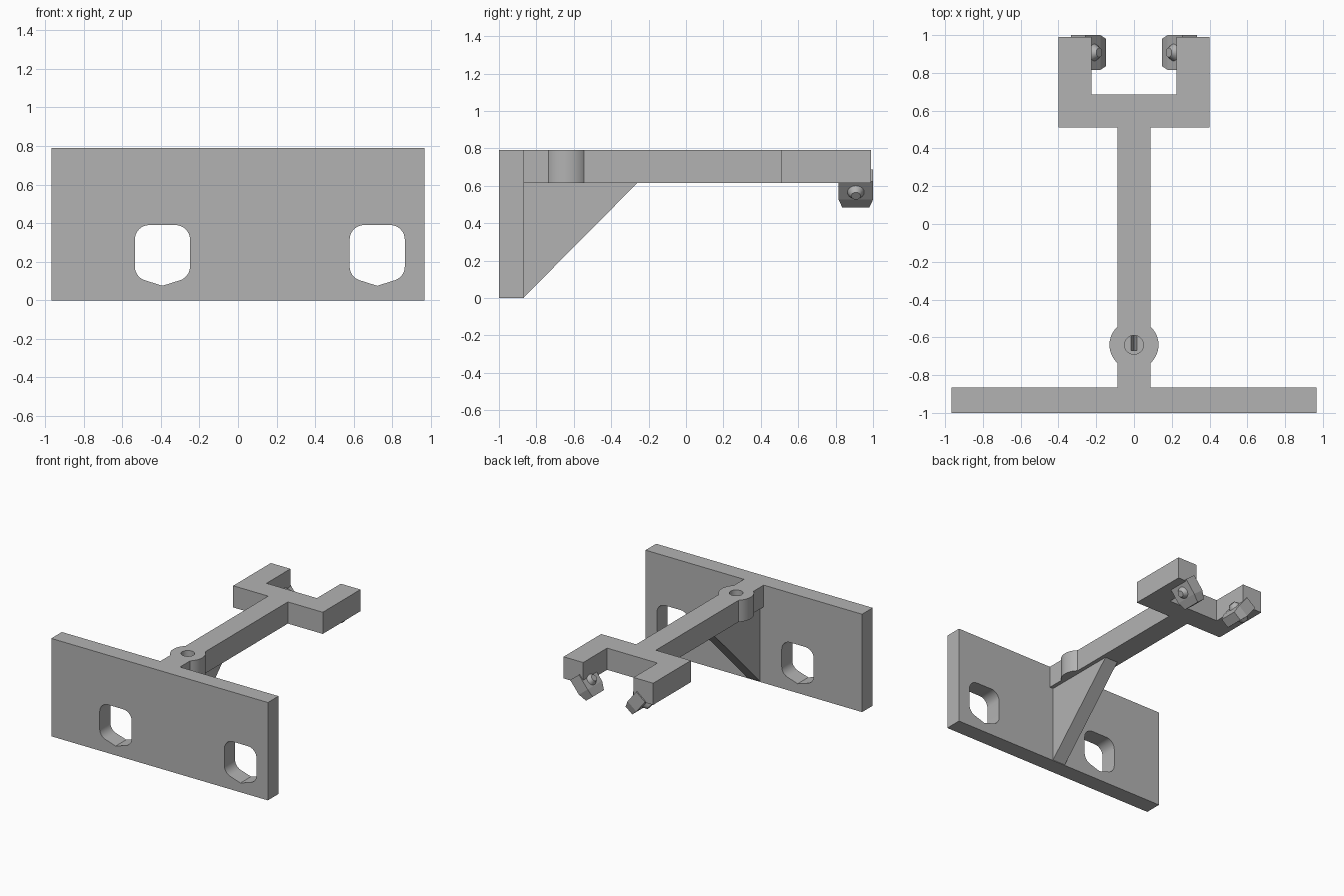
import bpy
import bmesh
from math import sin, cos, asin, pi, radians
from mathutils import Vector, Matrix

if "Cube" in bpy.data.objects:
    bpy.data.objects.remove(bpy.data.objects["Cube"], do_unlink=True)

grey = bpy.data.materials.new("grey plastic")
grey.use_nodes = True
grey.diffuse_color = (0.45, 0.45, 0.45, 1)
grey.node_tree.nodes["Principled BSDF"].inputs["Base Color"].default_value = grey.diffuse_color


def finish(name, bm):
    bmesh.ops.recalc_face_normals(bm, faces=bm.faces)
    mesh = bpy.data.meshes.new(name)
    bm.to_mesh(mesh)
    bm.free()
    mesh.materials.append(grey)
    obj = bpy.data.objects.new(name, mesh)
    bpy.context.collection.objects.link(obj)
    return obj


def extrude(name, points, to_3d, start, end):
    """Prism of a 2D outline, placed by to_3d(u, v, depth)."""
    bm = bmesh.new()
    face = bm.faces.new([bm.verts.new(to_3d(u, v, start)) for u, v in points])
    shift = Vector(to_3d(0, 0, end)) - Vector(to_3d(0, 0, start))
    new = bmesh.ops.extrude_face_region(bm, geom=[face])["geom"]
    bmesh.ops.translate(bm, vec=shift, verts=[v for v in new if isinstance(v, bmesh.types.BMVert)])
    return finish(name, bm)


def cut(target, cutter):
    mod = target.modifiers.new("cut", "BOOLEAN")
    mod.operation = "DIFFERENCE"
    mod.solver = "EXACT"
    mod.object = cutter
    bpy.context.view_layer.objects.active = target
    bpy.ops.object.modifier_apply(modifier=mod.name)
    bpy.data.objects.remove(cutter, do_unlink=True)


def smooth(obj):
    bpy.ops.object.select_all(action="DESELECT")
    obj.select_set(True)
    bpy.context.view_layer.objects.active = obj
    bpy.ops.object.shade_smooth_by_angle(angle=radians(25))


def arc(cx, cy, r, a0, a1, n):
    return [(cx + r * cos(a0 + (a1 - a0) * i / n), cy + r * sin(a0 + (a1 - a0) * i / n))
            for i in range(n + 1)]


def plan(u, v, d):
    return (u, v, d)


def front(u, v, d):
    return (u, d, v)


def side(u, v, d):
    return (d, u, v)


# Mounting plate with two rounded windows that come to a point below
plate = extrude("mounting_plate", [(-0.967, 0), (0.967, 0), (0.967, 0.79), (-0.967, 0.79)],
                front, -1, -0.865)
right_half = ([(0, 0.075)] + arc(0.068, 0.175, 0.075, -1.2, 0, 8)
              + arc(0.068, 0.315, 0.075, 0, pi / 2, 8))
window = right_half + [(-u, v) for u, v in reversed(right_half[1:])]
for x in (-0.392, 0.722):
    cut(plate, extrude("window_cutter", [(u + x, v) for u, v in window], front, -1.1, -0.8))
smooth(plate)

# Arm, round boss and fork as one flat outline
half_w, boss_y, boss_r = 0.088, -0.64, 0.13
a = pi / 2 - asin(half_w / boss_r)
half = ([(half_w, -0.88)] + arc(0, boss_y, boss_r, -a, a, 16)
        + [(half_w, 0.51), (0.4, 0.51), (0.4, 0.99), (0.225, 0.99), (0.225, 0.685)])
body = extrude("arm_and_fork", half + [(-u, v) for u, v in reversed(half)], plan, 0.615, 0.79)
cut(body, extrude("bore_cutter", arc(0, boss_y, 0.05, 0, 2 * pi * 31 / 32, 31), plan, 0.5, 0.9))
smooth(body)

# Triangular brace, with a small groove at the bottom of the bore
brace = extrude("brace", [(-0.87, 0), (-0.87, 0.615), (-0.26, 0.615)], side, -0.057, 0.057)
cut(brace, extrude("groove_cutter", [(-0.019, 0.63), (0.019, 0.63), (0, 0.54)],
                   front, -0.67, -0.59))

# Tilted gripping jaws under the fork tips, each with a conical stud through it
for sign, name in ((1, "left"), (-1, "right")):
    along = Vector((-0.62 * sign, 0, -0.78)).normalized()
    across = Vector((0, 1, 0))
    normal = along.cross(across)
    top = Vector((0.295 * sign, 0.908, 0.655))
    bm = bmesh.new()
    rings = []
    for dist, wide, thick in ((0, 0.092, 0.05), (0.125, 0.092, 0.05), (0.19, 0.072, 0.038)):
        rings.append([bm.verts.new(top + along * dist + across * wide * s + normal * thick * t)
                      for s, t in ((-1, -1), (1, -1), (1, 1), (-1, 1))])
    bm.faces.new(rings[0])
    bm.faces.new(rings[-1])
    for low, high in zip(rings, rings[1:]):
        for i in range(4):
            j = (i + 1) % 4
            bm.faces.new((low[i], low[j], high[j], high[i]))
    finish(name + "_jaw", bm)

    bm = bmesh.new()
    turn = normal.to_track_quat("Z", "Y").to_matrix().to_4x4()
    for facing in (0, pi):
        place = (Matrix.Translation(top + along * 0.075) @ turn
                 @ Matrix.Rotation(facing, 4, "X") @ Matrix.Translation((0, 0, 0.062)))
        bmesh.ops.create_cone(bm, cap_ends=True, segments=20, radius1=0.05, radius2=0.025,
                              depth=0.04, matrix=place)
    smooth(finish(name + "_stud", bm))
